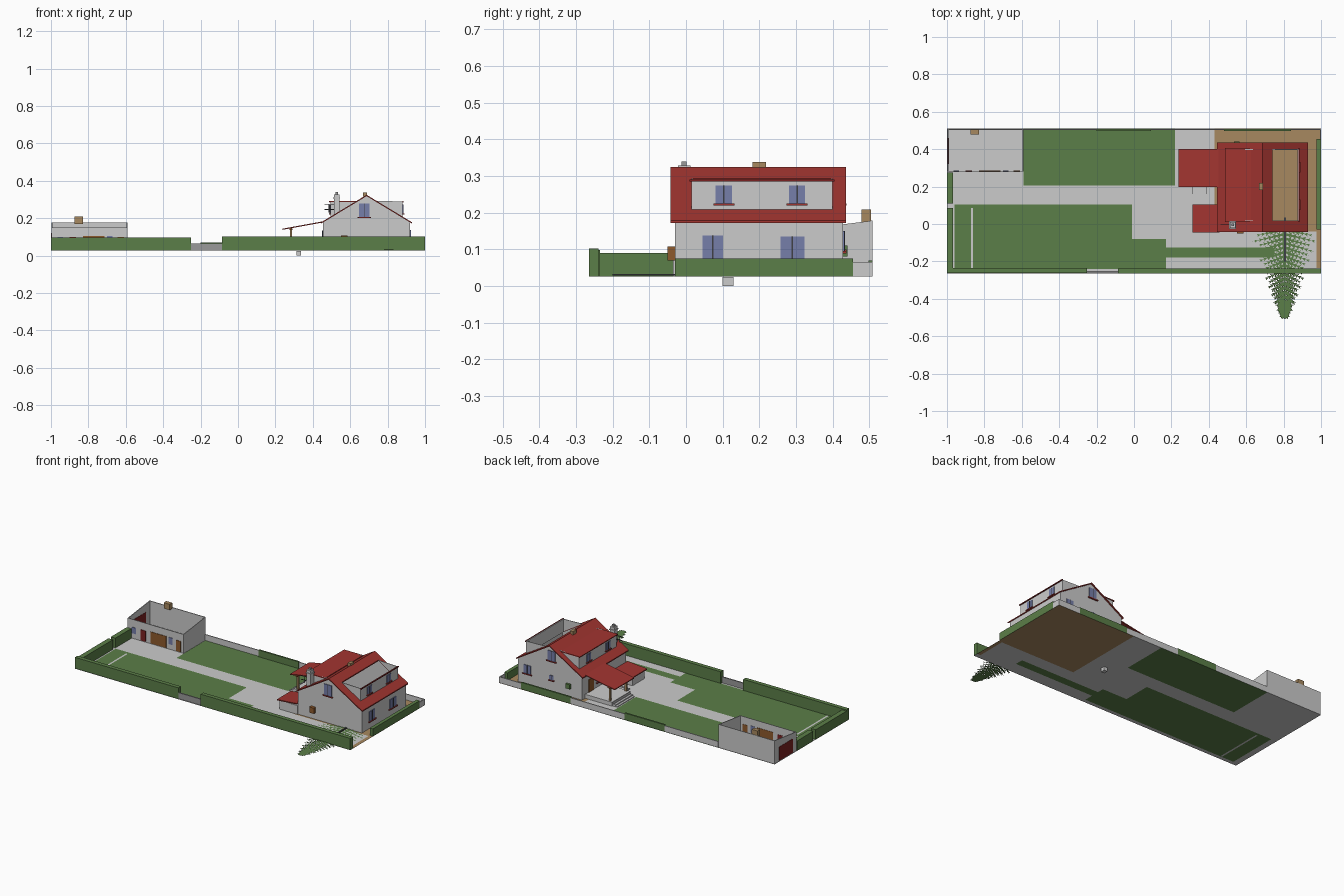
import bpy, bmesh, math
from mathutils import Vector

if "Cube" in bpy.data.objects:
    bpy.data.objects.remove(bpy.data.objects["Cube"])


def mat(name, r, g, b):
    m = bpy.data.materials.new(name)
    m.diffuse_color = (r, g, b, 1)
    m.use_nodes = True
    m.node_tree.nodes["Principled BSDF"].inputs["Base Color"].default_value = m.diffuse_color
    return m


WALL = mat("light grey", 0.60, 0.60, 0.60)
GREEN = mat("grass green", 0.105, 0.21, 0.065)
RED = mat("roof red", 0.36, 0.035, 0.03)
BLUE = mat("window blue", 0.18, 0.21, 0.40)
TAN = mat("tan", 0.39, 0.25, 0.115)
BROWN = mat("door brown", 0.27, 0.10, 0.025)
MID = mat("mid grey", 0.32, 0.32, 0.32)
DARK = mat("dark grey", 0.05, 0.05, 0.06)
DOOR_RED = mat("dark red", 0.20, 0.015, 0.015)
G = 0.025  # ground level


def finish(name, bm, mats):
    me = bpy.data.meshes.new(name)
    bm.to_mesh(me)
    bm.free()
    for m in mats:
        me.materials.append(m)
    ob = bpy.data.objects.new(name, me)
    bpy.context.collection.objects.link(ob)
    return ob


def prism(name, pts, a, b, m, axis='y'):
    """Extrude a profile (xz along y, or yz along x) from a to b."""
    bm = bmesh.new()
    co = (lambda p, d: (p[0], d, p[1])) if axis == 'y' else (lambda p, d: (d, p[0], p[1]))
    f = bm.faces.new([bm.verts.new(co(p, a)) for p in pts])
    r = bmesh.ops.extrude_face_region(bm, geom=[f])
    vec = Vector(co((0, 0), b - a))
    bmesh.ops.translate(bm, verts=[v for v in r['geom'] if isinstance(v, bmesh.types.BMVert)], vec=vec)
    bmesh.ops.recalc_face_normals(bm, faces=bm.faces)
    return finish(name, bm, [m])


def box(name, x0, x1, y0, y1, z0, z1, m):
    return prism(name, [(x0, z0), (x1, z0), (x1, z1), (x0, z1)], y0, y1, m)


def plate(name, axis, plane, sgn, c0, c1, z0, z1, m, t=0.004):
    """Thin plate on a wall facing along axis with direction sgn."""
    a, b = sorted((plane, plane + sgn * t))
    if axis == 'x':
        return box(name, a, b, c0, c1, z0, z1, m)
    return box(name, c0, c1, a, b, z0, z1, m)


def window(name, axis, plane, sgn, c, w, z0, z1):
    plate(name, axis, plane, sgn, c - w / 2, c + w / 2, z0, z1, BLUE)
    plate(name + "_mullion", axis, plane, sgn, c - .002, c + .002, z0, z1, DARK, .006)
    plate(name + "_sill", axis, plane, sgn, c - w * .65, c + w * .65, z0 - .006, z0, RED, .009)


# Ground: one sheet cut into cells, coloured by the last patch covering each cell
patches = [(-1, 1, -.265, .51, 0),
           (-.96, -.01, -.24, .105, 1), (-.01, .17, -.24, -.08, 1), (.17, .75, -.18, -.125, 1),
           (-.59, .22, .205, .51, 1), (.43, 1, -.04, .51, 2), (.975, 1, -.235, -.04, 2),
           (-.872, -.86, -.235, .085, 0)]
xs = sorted({v for p in patches for v in p[:2]})
ys = sorted({v for p in patches for v in p[2:4]})
bm = bmesh.new()
grid = [[bm.verts.new((x, y, G)) for y in ys] for x in xs]
for i in range(len(xs) - 1):
    for j in range(len(ys) - 1):
        f = bm.faces.new((grid[i][j], grid[i + 1][j], grid[i + 1][j + 1], grid[i][j + 1]))
        c = f.calc_center_median()
        for x0, x1, y0, y1, k in patches:
            if x0 < c.x < x1 and y0 < c.y < y1:
                f.material_index = k
finish("ground", bm, [WALL, GREEN, TAN])
box("drain_pit", .312, .337, .10, .13, 0, G - .001, WALL)

# Hedges, low back wall and gate
for i, h in enumerate([(-1, -.25, -.262, -.235, .098), (-.085, 1, -.265, -.238, .102),
                       (-1, -.967, -.235, .085, .09), (-1, -.967, .11, .275, .09),
                       (.977, 1, -.03, .455, .075), (-.2, .09, .497, .508, .07),
                       (.48, .84, .497, .508, .07)]):
    box(f"hedge_{i}", *h[:4], G + .001, h[4], GREEN)
for i, (a, b) in enumerate([(-.59, -.2), (.09, .48), (.84, 1)]):
    box(f"back_wall_{i}", a, b, .503, .509, G + .001, .065, WALL)
box("side_wall", .994, 1, .455, .505, G + .001, .065, WALL)
box("front_gate", -.25, -.085, -.258, -.25, G + .001, .065, MID)

# Outbuilding: open-topped shell with doors
slope = [(.28, G + .001), (.508, G + .001), (.508, .178), (.28, .15)]
prism("shed_left_wall", slope, -.997, -.992, WALL, 'x')
prism("shed_right_wall", slope, -.595, -.59, WALL, 'x')
box("shed_back_wall", -.997, -.59, .503, .508, G + .001, .178, WALL)
box("shed_front_wall", -.997, -.59, .28, .284, G + .001, .15, WALL)
box("shed_chimney", -.873, -.83, .478, .505, .17, .208, TAN)
box("shed_garage_door", -.999, -.99, .32, .46, .03, .12, DOOR_RED)
for i, (a, b, z0, z1, m) in enumerate([(-.965, -.935, .06, .1, BLUE), (-.90, -.865, .03, .10, DOOR_RED),
                                       (-.83, -.715, .03, .105, BROWN), (-.70, -.67, .06, .105, BLUE),
                                       (-.645, -.61, .03, .10, BROWN)]):
    box(f"shed_opening_{i}", a, b, .277, .286, z0, z1, m)

# House shell: two gable walls and two long walls, no ceiling
CX, RZ, K = .6875, .325, .604      # ridge x, ridge height, roof pitch
rz = lambda x: RZ - K * abs(x - CX)
gable = [(.455, G + .001), (.92, G + .001), (.92, rz(.92) - .004), (CX, RZ - .004), (.455, rz(.455) - .004)]
prism("front_gable_wall", gable, -.03, -.024, WALL)
prism("back_gable_wall", gable, .422, .428, WALL)
box("right_wall", .914, .92, -.03, .428, G + .001, rz(.92) - .003, WALL)
box("left_wall", .455, .461, -.03, .428, G + .001, rz(.455) - .003, WALL)


def roof_piece(name, x0, x1, y0, y1):
    t = .007
    prism(name, [(x0, rz(x0) - t), (x1, rz(x1) - t), (x1, rz(x1)), (x0, rz(x0))], y0, y1, RED)


# Roof: plain left slope, right slope framed around the open dormer
DX0, DX1, DY0, DY1 = .74, .88, .015, .4
roof_piece("roof_left", .445, CX, -.042, .436)
roof_piece("roof_right_ridge", CX, DX0, -.042, .436)
roof_piece("roof_right_eave", DX1, .93, -.042, .436)
roof_piece("roof_right_front", DX0, DX1, -.042, DY0)
roof_piece("roof_right_back", DX0, DX1, DY1, .436)

# Dormers, mirrored about the ridge; only the left one is roofed
for side, s in (("right", 1), ("left", -1)):
    X = lambda d: CX + s * (d - CX)
    face = X(DX1)
    cheek = [(X(DX0), rz(DX0)), (face, .289), (face, rz(DX1) - .003)]
    prism(f"dormer_{side}_cheek_front", cheek, DY0, DY0 + .004, WALL)
    prism(f"dormer_{side}_cheek_back", cheek, DY1 - .004, DY1, WALL)
    plate(f"dormer_{side}_face", 'x', face, -s, DY0, DY1, rz(DX1) - .004, .289, WALL, .005)
    plate(f"dormer_{side}_rim", 'x', face, s, DY0 - .005, DY1 + .005, .285, .291, DOOR_RED, .006)
    for j, y in enumerate((.103, .303)):
        window(f"dormer_{side}_window_{j}", 'x', face, s, y, .044, .225, .274)
a, b = sorted((2 * CX - DX0 - .01, 2 * CX - DX1 - .008))
box("dormer_left_roof", a, b, DY0 - .005, DY1 + .005, .287, .292, RED)

# House windows and wall fittings
window("gable_window_front", 'y', -.03, -1, .675, .055, .206, .278)
window("gable_window_back", 'y', .428, 1, .675, .055, .225, .29)
window("back_window_low", 'y', .428, 1, .675, .03, .10, .13)
window("back_window_side", 'y', .428, 1, .85, .05, .095, .15)
window("right_window_0", 'x', .92, 1, .073, .057, .075, .138)
window("right_window_1", 'x', .92, 1, .29, .065, .075, .135)
window("left_window", 'x', .455, -1, .25, .05, .085, .135)
plate("terrace_door", 'x', .455, -1, .31, .36, .052, .135, BROWN)
box("wall_cabinet", .552, .585, -.05, -.03, .07, .107, BROWN)
box("planter_box", .535, .565, .428, .441, .08, .11, GREEN)

# Chimneys and aerial
box("front_chimney", .512, .542, -.022, .012, .22, .328, WALL)
box("front_chimney_cap", .508, .546, -.026, .016, .305, .311, WALL)
box("front_chimney_pot", .52, .534, -.012, .002, .328, .34, MID)
box("ridge_chimney", .668, .69, .182, .218, .315, .338, TAN)
box("aerial_mast", .485, .488, -.006, -.003, .23, .277, DARK)
for i, z in enumerate((.245, .27)):
    box(f"aerial_arm_{i}", .462, .512, -.006, -.003, z, z + .004, DARK)

# Terrace with sloping roof, posts and steps
prism("terrace_roof", [(.238, .138), (.458, .178), (.458, .184), (.238, .144)], .197, .4, RED)
box("terrace_floor", .26, .455, .205, .395, G + .001, .052, WALL)
for i, y in enumerate((.215, .38)):
    box(f"terrace_post_{i}", .278, .29, y - .006, y + .006, .05, .147, TAN)
box("terrace_beam", .276, .292, .2, .396, .137, .144, BROWN)
for i in range(3):
    box(f"terrace_step_{i}", .31, .39, .14 + .02 * i, .206, G + .001, .033 + .007 * i, WALL)
    box(f"garden_step_{i}", .225 + .014 * i, .262, .21, .39, G + .001, .031 + .007 * i, WALL)

# Side porch with low roof
box("porch_body", .325, .456, -.035, .09, G + .001, .084, WALL)
prism("porch_roof", [(.313, .084), (.456, .096), (.456, .102), (.313, .09)], -.045, .103, RED)

# Flat fir tree lying on the ground: stem plus feathered branches
bm = bmesh.new()


def tri(*pts):
    bm.faces.new([bm.verts.new((p.x, p.y, .0275 - .008 * p.y)) for p in pts])


tip = Vector((.805, -.505))
base = Vector((.805, -.03))
N = 20
for i in range(N):
    t = i / N
    root = base.lerp(tip, t)
    length = .185 * (1 - t) ** .75 * (1 if i % 2 else .86)
    for s in (-1, 1):
        ang = math.radians(12 + 32 * t)
        d = Vector((s * math.cos(ang), -math.sin(ang)))
        n = Vector((-d.y, d.x))
        tri(root + n * .007, root - n * .007, root + d * length)
        for k in range(1, 7):      # needles along each branch
            p = root + d * length * k / 7
            for u in (-1, 1):
                tri(p - d * .008, p + d * .008, p + d * .014 + n * u * .022 * (1.1 - k / 8))
tri(base + Vector((-.012, 0)), base + Vector((.012, 0)), tip)
finish("fallen_fir", bm, [GREEN])
prism("fir_trunk", [(.803, .033), (.812, .033), (.812, .028), (.803, .028)], -.2, .035, DARK)
